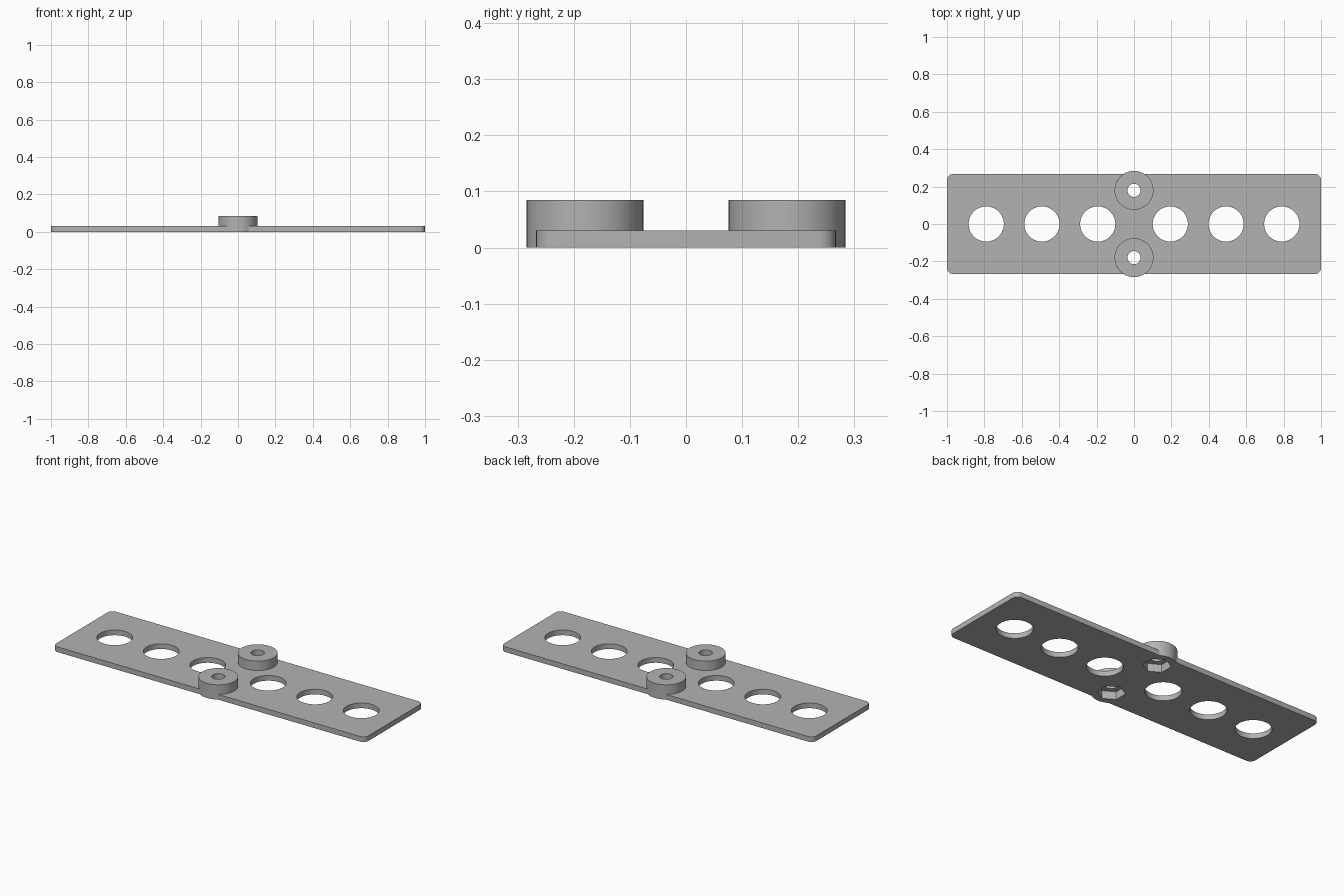
import bpy, bmesh, math

if "Cube" in bpy.data.objects:
    bpy.data.objects.remove(bpy.data.objects["Cube"])

grey = bpy.data.materials.new("plain grey")
grey.diffuse_color = (0.45, 0.45, 0.45, 1)
grey.use_nodes = True
grey.node_tree.nodes["Principled BSDF"].inputs["Base Color"].default_value = grey.diffuse_color

PLATE_T, BOSS_H = 0.03, 0.085
BOSS_Y = 0.18


def prism(name, outline, z0, z1):
    """Extrude a closed xy outline between two heights."""
    bm = bmesh.new()
    face = bm.faces.new([bm.verts.new((x, y, z0)) for x, y in outline])
    ext = bmesh.ops.extrude_face_region(bm, geom=[face])["geom"]
    for v in ext:
        if isinstance(v, bmesh.types.BMVert):
            v.co.z = z1
    bmesh.ops.recalc_face_normals(bm, faces=bm.faces)
    mesh = bpy.data.meshes.new(name)
    bm.to_mesh(mesh)
    bm.free()
    mesh.materials.append(grey)
    obj = bpy.data.objects.new(name, mesh)
    bpy.context.collection.objects.link(obj)
    return obj


def circle(cx, cy, r, n=64, start=0.0):
    return [(cx + r * math.cos(start + math.tau * i / n),
             cy + r * math.sin(start + math.tau * i / n)) for i in range(n)]


def rounded_rect(hx, hy, r, n=8):
    pts = []
    for k, (sx, sy) in enumerate([(1, 1), (-1, 1), (-1, -1), (1, -1)]):
        for i in range(n + 1):
            a = math.pi / 2 * (k + i / n)
            pts.append((sx * (hx - r) + r * math.cos(a),
                        sy * (hy - r) + r * math.sin(a)))
    return pts


def combine(target, tool, operation):
    mod = target.modifiers.new(operation.lower(), 'BOOLEAN')
    mod.operation, mod.solver, mod.object = operation, 'EXACT', tool
    bpy.context.view_layer.objects.active = target
    bpy.ops.object.modifier_apply(modifier=mod.name)
    bpy.data.objects.remove(tool)


# flat mounting plate with rounded corners
plate = prism("mounting_plate", rounded_rect(1.0, 0.267, 0.032), 0, PLATE_T)

# two screw bosses overlapping the long edges
for s in (-1, 1):
    combine(plate, prism("boss", circle(0, s * BOSS_Y, 0.104), 0, BOSS_H), 'UNION')

# six large through holes
for s in (-1, 1):
    for x in (0.194, 0.492, 0.79):
        combine(plate, prism("hole_cutter", circle(s * x, 0, 0.094), -0.1, 0.2), 'DIFFERENCE')

# screw holes and hexagonal nut pockets underneath
for s in (-1, 1):
    y = s * BOSS_Y
    combine(plate, prism("screw_cutter", circle(0, y, 0.035, 32), -0.1, 0.2), 'DIFFERENCE')
    combine(plate, prism("nut_cutter", circle(0, y, 0.073, 6, math.pi / 6), -0.1, 0.045), 'DIFFERENCE')

# smooth round walls, keep sharp rims
bpy.ops.object.select_all(action='DESELECT')
plate.select_set(True)
bpy.context.view_layer.objects.active = plate
bpy.ops.object.shade_smooth_by_angle(angle=math.radians(30))
